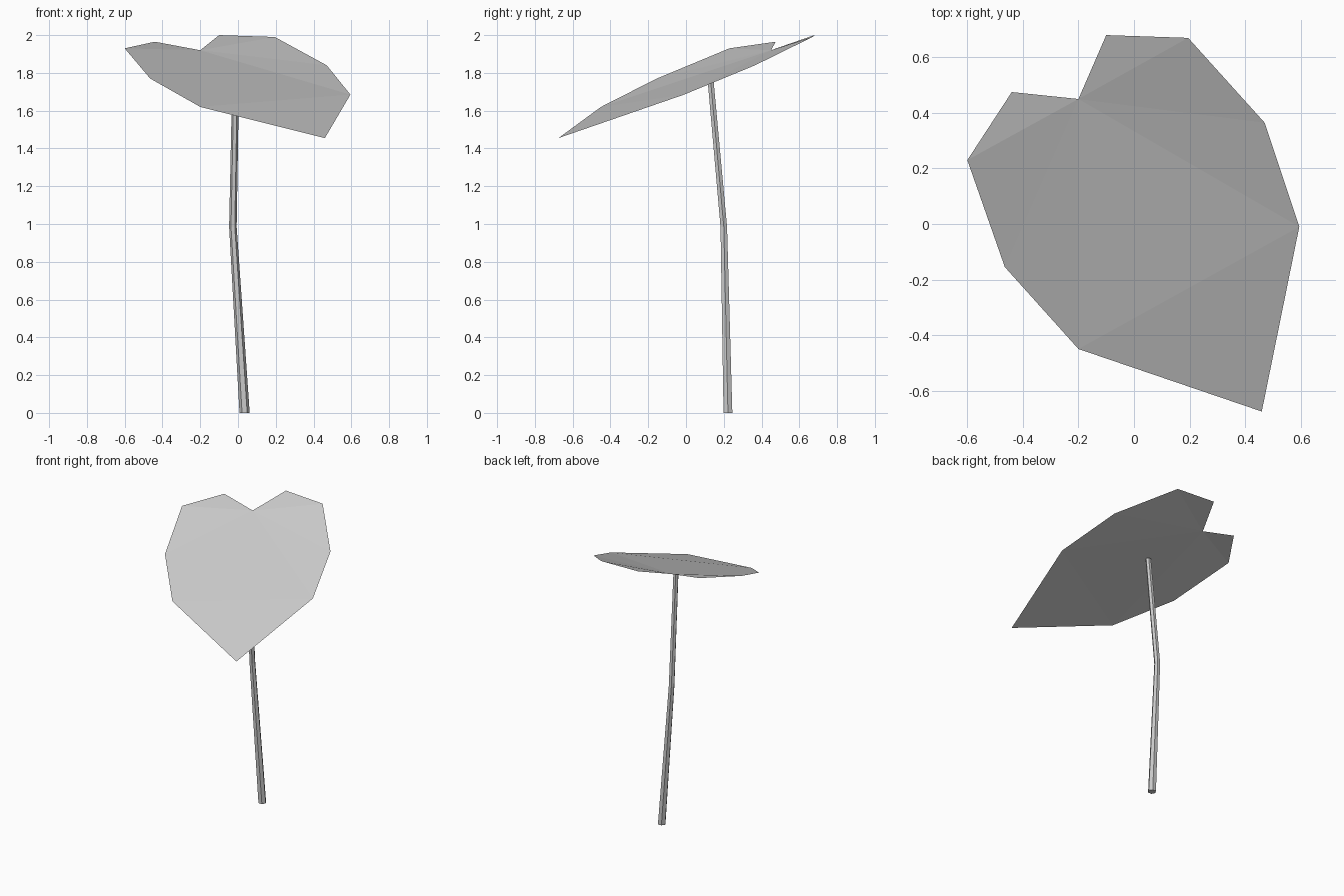
import bpy, bmesh, math
from mathutils import Vector

cube = bpy.data.objects.get("Cube")
if cube:
    bpy.data.objects.remove(cube, do_unlink=True)

grey = bpy.data.materials.new("pale_grey")
grey.use_nodes = True
grey.diffuse_color = (0.6, 0.6, 0.6, 1)
grey.node_tree.nodes["Principled BSDF"].inputs["Base Color"].default_value = (0.6, 0.6, 0.6, 1)


def finish(bm, name):
    mesh = bpy.data.meshes.new(name)
    bm.to_mesh(mesh)
    bm.free()
    mesh.materials.append(grey)
    obj = bpy.data.objects.new(name, mesh)
    bpy.context.collection.objects.link(obj)
    return obj


# Heart-shaped leaf: outline starts at the notch and runs clockwise
outline = [(-0.20, 0.45, 1.92), (-0.10, 0.68, 2.0), (0.195, 0.67, 1.99),
           (0.47, 0.365, 1.84), (0.595, -0.01, 1.685), (0.46, -0.675, 1.455),
           (-0.20, -0.45, 1.62), (-0.465, -0.155, 1.77),
           (-0.60, 0.23, 1.93), (-0.44, 0.475, 1.965)]
bm = bmesh.new()
rim = [bm.verts.new(p) for p in outline]
notch, side, tip, base = rim[0], rim[4], rim[5], rim[6]
fan = [v for v in rim[1:] if v is not tip]
for a, b in zip(fan, fan[1:]):
    bm.faces.new((b, a, notch))
bm.faces.new((base, tip, side))
finish(bm, "leaf")

# Bent, tapering six-sided stem
SIDES = 6
path = [((0.035, 0.222, 0), 0.027),
        ((-0.027, 0.20, 0.985), 0.02),
        ((-0.012, 0.128, 1.785), 0.018)]
bm = bmesh.new()
rings = []
for centre, radius in path:
    angles = [math.tau * i / SIDES for i in range(SIDES)]
    rings.append([bm.verts.new(Vector(centre) + Vector((math.cos(t), math.sin(t), 0)) * radius)
                  for t in angles])
for low, high in zip(rings, rings[1:]):
    for i in range(SIDES):
        j = (i + 1) % SIDES
        bm.faces.new((low[i], low[j], high[j], high[i]))
bm.faces.new(rings[0][::-1])
finish(bm, "stem")
